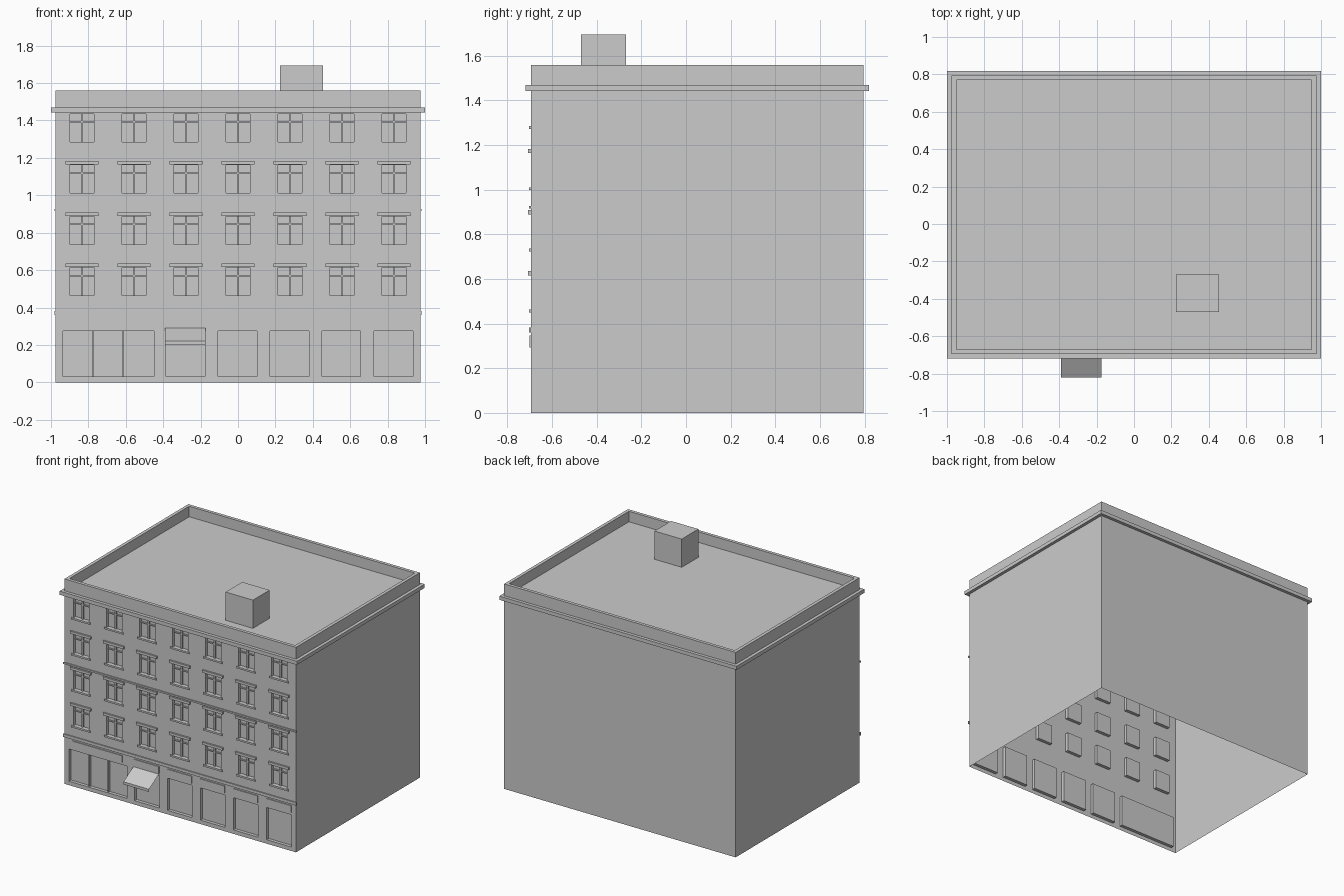
import bpy, bmesh

cube = bpy.data.objects.get("Cube")
if cube:
    bpy.data.objects.remove(cube, do_unlink=True)

grey = bpy.data.materials.new("plain grey")
grey.use_nodes = True
colour = (0.6, 0.6, 0.6, 1)
grey.diffuse_color = colour
grey.node_tree.nodes["Principled BSDF"].inputs["Base Color"].default_value = colour

HALF_X, FRONT, BACK, TOP = 0.975, -0.695, 0.795, 1.56
ROOF = 1.48


def finish(name, bm, recalc=False):
    if recalc:
        bmesh.ops.recalc_face_normals(bm, faces=bm.faces)
    mesh = bpy.data.meshes.new(name)
    bm.to_mesh(mesh)
    bm.free()
    mesh.materials.append(grey)
    obj = bpy.data.objects.new(name, mesh)
    bpy.context.collection.objects.link(obj)
    return obj


def quad(bm, *points):
    return bm.faces.new([bm.verts.new(p) for p in points])


def add_box(bm, x0, x1, y0, y1, z0, z1):
    verts = bmesh.ops.create_cube(bm, size=1)["verts"]
    for v in verts:
        v.co.x = x1 if v.co.x > 0 else x0
        v.co.y = y1 if v.co.y > 0 else y0
        v.co.z = z1 if v.co.z > 0 else z0


def boxes(name, items):
    bm = bmesh.new()
    for item in items:
        add_box(bm, *item)
    return finish(name, bm)


def rect_loop(offset, z):
    x, y0, y1 = HALF_X + offset, FRONT - offset, BACK + offset
    return [(-x, y0, z), (x, y0, z), (x, y1, z), (-x, y1, z)]


def ring(bm, profile, sides=range(4)):
    """Join rectangular loops given as (offset from wall, height)."""
    for a, b in zip(profile, profile[1:]):
        la, lb = rect_loop(*a), rect_loop(*b)
        for i in sides:
            j = (i + 1) % 4
            quad(bm, la[i], la[j], lb[j], lb[i])


# Openings as (x0, x1, z0, z1)
columns = [0.278 * i for i in range(-3, 4)]
rows = [0.463 + 0.274 * i for i in range(4)]
WIN_W, WIN_H = 0.064, 0.15
windows = [(x - WIN_W, x + WIN_W, z, z + WIN_H) for z in rows for x in columns]
shop_x = [(-0.936, -0.45)] + [(x - 0.104, x + 0.104)
                              for x in (-0.28, -0.003, 0.275, 0.552, 0.832)]
shops = [(a, b, 0.03, 0.275) for a, b in shop_x]
openings = windows + shops
DEPTH = 0.025

# Front wall: a sheet with recessed openings
bm = bmesh.new()
zs = sorted({0, TOP} | {round(z, 4) for o in openings for z in o[2:]})
for z0, z1 in zip(zs, zs[1:]):
    mid = (z0 + z1) / 2
    x = -HALF_X
    for o in sorted(o for o in openings if o[2] < mid < o[3]):
        quad(bm, (x, FRONT, z0), (o[0], FRONT, z0), (o[0], FRONT, z1), (x, FRONT, z1))
        x = o[1]
    quad(bm, (x, FRONT, z0), (HALF_X, FRONT, z0), (HALF_X, FRONT, z1), (x, FRONT, z1))
for x0, x1, z0, z1 in openings:
    rim = [(x0, z0), (x1, z0), (x1, z1), (x0, z1)]
    outer = [(x, FRONT, z) for x, z in rim]
    inner = [(x, FRONT + DEPTH, z) for x, z in rim]
    for i in range(4):
        j = (i + 1) % 4
        quad(bm, outer[i], outer[j], inner[j], inner[i])
    quad(bm, *inner)
finish("front_wall", bm)

# Side and back walls, open underneath
bm = bmesh.new()
ring(bm, [(0, 0), (0, TOP)], sides=(1, 2, 3))
finish("side_and_back_walls", bm)

# Parapet and sunken flat roof
bm = bmesh.new()
ring(bm, [(0, TOP), (-0.025, TOP), (-0.025, ROOF)])
quad(bm, *rect_loop(-0.025, ROOF))
finish("parapet_and_roof", bm)

# Cornice running right round the building
bm = bmesh.new()
ring(bm, [(0, 1.442), (0.024, 1.442), (0.024, 1.47), (0, 1.47)])
finish("cornice", bm)

# Rooftop block
boxes("roof_block", [(0.225, 0.455, -0.47, -0.27, ROOF, 1.695)])

# String courses across the front
boxes("string_courses", [(-0.982, 0.982, FRONT - 0.008, FRONT, z0, z1)
                         for z0, z1 in ((0.36, 0.382), (0.915, 0.927))])

# Window bars: one upright and one transom each
bars = []
for x0, x1, z0, z1 in windows:
    mid, bar_z, y = (x0 + x1) / 2, z1 - 0.042, FRONT + DEPTH
    bars.append((mid - 0.005, mid + 0.005, y - 0.012, y, z0, z1))
    bars.append((x0, x1, y - 0.01, y, bar_z - 0.004, bar_z + 0.004))
boxes("window_bars", bars)

# Sills below all windows, hoods above all but the top row
boxes("window_sills", [(x - 0.08, x + 0.08, FRONT - 0.008, FRONT, z - 0.013, z)
                       for z in rows for x in columns])
boxes("window_hoods", [(x - 0.087, x + 0.087, FRONT - 0.013, FRONT,
                        z + WIN_H + 0.003, z + WIN_H + 0.022)
                       for z in rows[:3] for x in columns])

# Shopfront mullions and sign boards
boxes("shop_mullions", [(x - 0.005, x + 0.005, FRONT + 0.01, FRONT + DEPTH, 0.03, 0.275)
                        for x in (-0.774, -0.614)])
boards = [(-0.907, -0.486)] + shop_x[1:]
boxes("sign_boards", [(a, b, FRONT - 0.007, FRONT, 0.293, 0.347) for a, b in boards])

# Awning: a sloping sheet with a short hanging edge
bm = bmesh.new()
path = [(FRONT - 0.007, 0.29), (-0.82, 0.22), (-0.82, 0.2)]
for (ya, za), (yb, zb) in zip(path, path[1:]):
    quad(bm, (-0.39, ya, za), (-0.39, yb, zb), (-0.175, yb, zb), (-0.175, ya, za))
finish("awning", bm)
